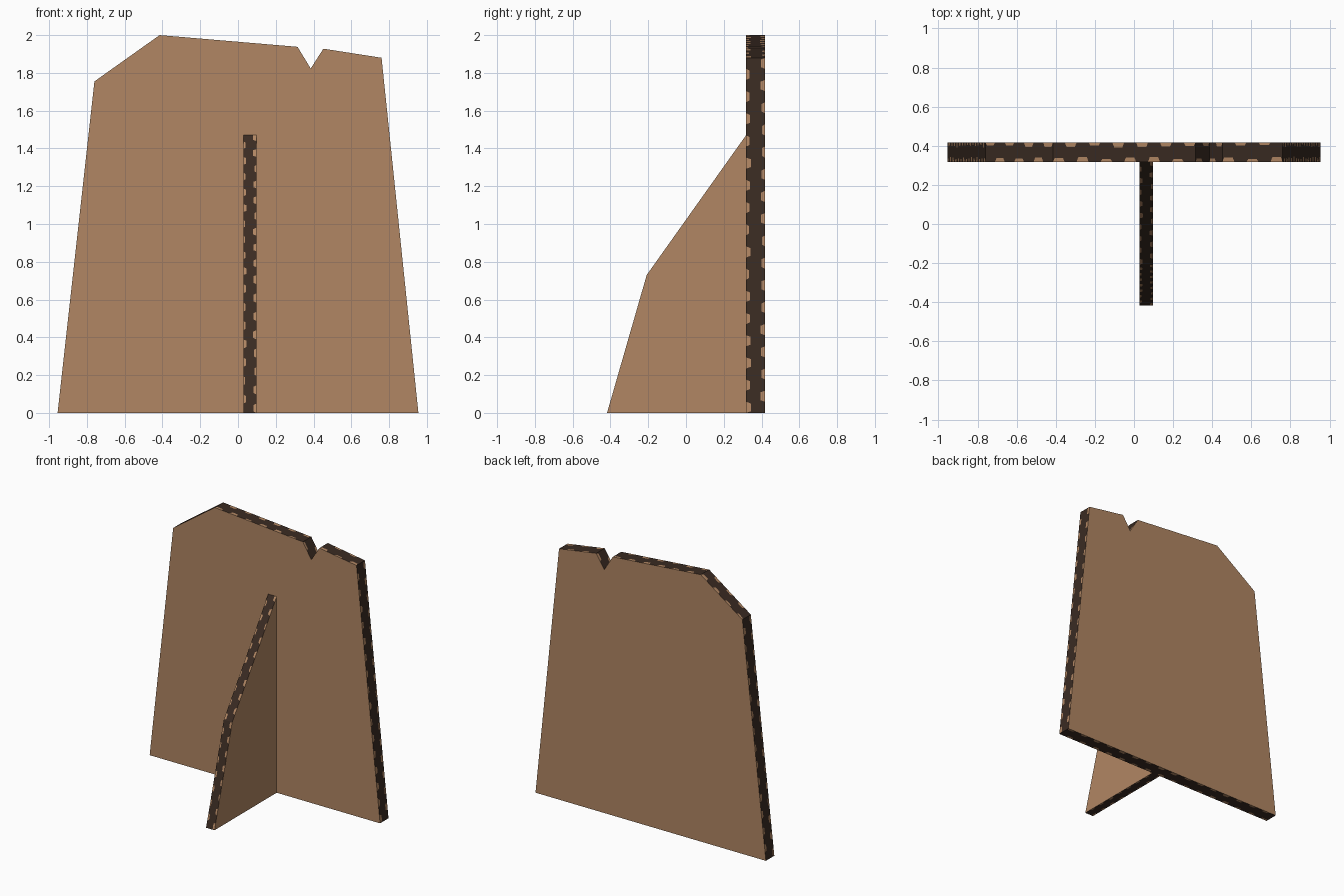
import bpy, bmesh, random
from mathutils import Vector

if "Cube" in bpy.data.objects:
    bpy.data.objects.remove(bpy.data.objects["Cube"])

random.seed(4)


def material(name, rgb):
    m = bpy.data.materials.new(name)
    m.diffuse_color = (*rgb, 1)
    m.use_nodes = True
    m.node_tree.nodes["Principled BSDF"].inputs["Base Color"].default_value = m.diffuse_color
    return m


TAN = material("cardboard tan", (0.44, 0.24, 0.125))
DARK = material("cut edge brown", (0.042, 0.024, 0.016))


def card(name, outline, place, lo, hi, step):
    """Sheet of cardboard: tan faces, dark cut edges with ragged tan paper bites."""
    bm = bmesh.new()
    caps = ([], [])
    n = len(outline)

    def face(pts, mat):
        f = bm.faces.new([bm.verts.new(p) for p in pts])
        f.material_index = mat

    flip = 0
    for i in range(n):
        a, b = Vector(outline[i]), Vector(outline[(i + 1) % n])
        segs = max(2, round((b - a).length / step))

        def at(t, w):
            p = a.lerp(b, t)
            w = 1 - w if flip else w
            return place(p.x, p.y, lo + (hi - lo) * w)

        for k in range(segs):
            s0, s1 = k / segs, (k + 1) / segs
            d = s1 - s0
            p = a.lerp(b, s0)
            caps[0].append(place(p.x, p.y, lo))
            caps[1].append(place(p.x, p.y, hi))
            # tan bite on alternating sides of the dark cut edge
            w = random.uniform(0.14, 0.26)
            c0, c1 = at(s0 + d * 0.15, w), at(s1 - d * 0.15, w)
            face([at(s0, 0), at(s1, 0), c1, c0], 0)
            face([at(s0, 0), c0, c1, at(s1, 0), at(s1, 1), at(s0, 1)], 1)
            flip = 1 - flip
    # broad flat faces
    face(caps[0], 0)
    face(caps[1], 0)
    bmesh.ops.remove_doubles(bm, verts=bm.verts, dist=1e-5)
    bmesh.ops.recalc_face_normals(bm, faces=bm.faces)
    me = bpy.data.meshes.new(name)
    bm.to_mesh(me)
    bm.free()
    me.materials.append(TAN)
    me.materials.append(DARK)
    ob = bpy.data.objects.new(name, me)
    bpy.context.collection.objects.link(ob)
    return ob


# upright panel with clipped corner and notch
card("back_panel",
     [(-0.955, 0), (0.955, 0), (0.76, 1.88), (0.452, 1.928), (0.385, 1.823),
      (0.315, 1.938), (-0.415, 2.0), (-0.76, 1.755)],
     lambda u, v, w: (u, w, v), 0.318, 0.418, 0.06)

# support fin standing in front of the panel
card("support_fin",
     [(-0.418, 0), (0.325, 0), (0.325, 1.48), (-0.208, 0.73)],
     lambda u, v, w: (w, u, v), 0.028, 0.098, 0.05)
